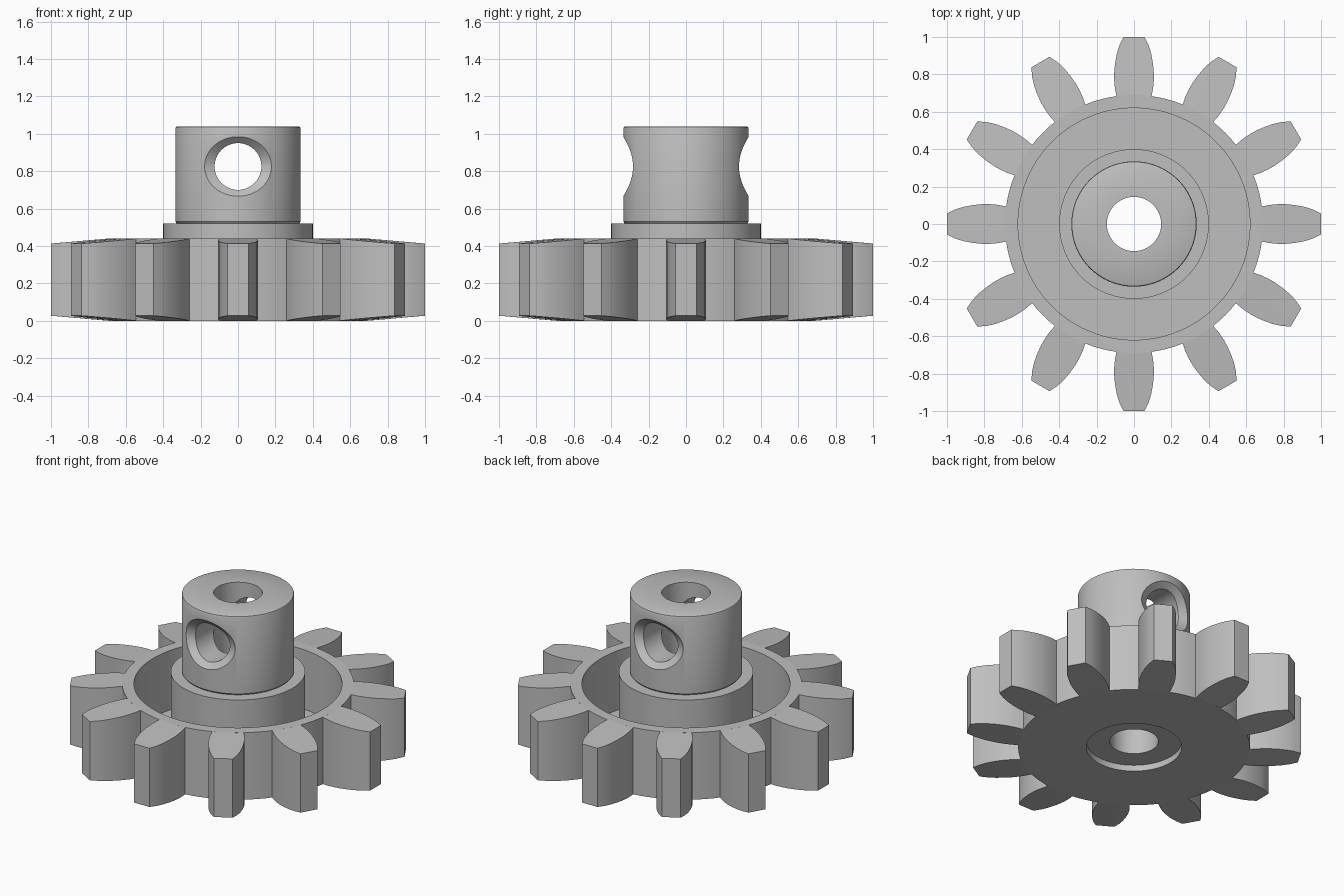
import bpy, bmesh
from math import sin, cos, tau, sqrt, hypot
from mathutils import Matrix

cube = bpy.data.objects.get("Cube")
if cube:
    bpy.data.objects.remove(cube, do_unlink=True)

grey = bpy.data.materials.new("plain grey")
grey.use_nodes = True
colour = (0.52, 0.52, 0.52, 1)
grey.diffuse_color = colour
grey.node_tree.nodes["Principled BSDF"].inputs["Base Color"].default_value = colour

SEGMENTS = 96
TEETH = 12
HEIGHT = 0.44
ROOT = 0.69
COLLAR = 0.335


def add_object(name, bm):
    bmesh.ops.recalc_face_normals(bm, faces=bm.faces)
    mesh = bpy.data.meshes.new(name)
    bm.to_mesh(mesh)
    bm.free()
    mesh.materials.append(grey)
    obj = bpy.data.objects.new(name, mesh)
    bpy.context.collection.objects.link(obj)
    return obj


def smooth(obj):
    bpy.ops.object.select_all(action='DESELECT')
    obj.select_set(True)
    bpy.context.view_layer.objects.active = obj
    bpy.ops.object.shade_smooth_by_angle(angle=0.5)


def bridge(bm, a, b):
    for i in range(len(a)):
        j = (i + 1) % len(a)
        bm.faces.new((a[i], a[j], b[j], b[i]))


def lathe(name, profile):
    """Turn a closed (radius, z) profile around the z axis."""
    bm = bmesh.new()
    rings = [[bm.verts.new((r * cos(tau * i / SEGMENTS), r * sin(tau * i / SEGMENTS), z))
              for i in range(SEGMENTS)] for r, z in profile]
    for k, ring in enumerate(rings):
        bridge(bm, ring, rings[(k + 1) % len(rings)])
    return add_object(name, bm)


# Dished gear disc with an outer rim
disc = lathe("gear_disc", [(0.4, 0), (ROOT, 0), (ROOT, HEIGHT), (0.62, HEIGHT),
                           (0.62, 0.05), (0.4, 0.05)])
smooth(disc)

# Bored hub: counterbore below, step, and collar with softened edges
hub = lathe("hub", [(0.145, 0.04), (0.284, 0.04), (0.284, 0), (0.4, 0), (0.4, 0.52),
                    (0.327, 0.52), (COLLAR, 0.53), (COLLAR, 1.028), (0.332, 1.036),
                    (0.324, 1.04), (0.145, 1.04)])

# Cross hole cutter with a chamfer that follows the round collar
bm = bmesh.new()
HOLE_Z, HOLE_R, N = 0.825, 0.125, 64


def surface_y(x):
    return sqrt((COLLAR + 0.001) ** 2 - x * x)


rings = []
for side, order in ((-1, (0, 1, 2)), (1, (2, 1, 0))):
    for kind in order:
        ring = []
        for i in range(N):
            c, s = cos(tau * i / N), sin(tau * i / N)
            x, z = (HOLE_R * c, HOLE_R * s) if kind == 2 else (0.18 * c, 0.16 * s)
            depth = 0.035 + 0.015 * c * c
            y = (0.6, surface_y(x), surface_y(x) - depth)[kind]
            ring.append(bm.verts.new((x, side * y, HOLE_Z + z)))
        rings.append(ring)
for a, b in zip(rings, rings[1:]):
    bridge(bm, a, b)
bm.faces.new(rings[0])
bm.faces.new(rings[-1])
cutter = add_object("cross_hole_cutter", bm)
cutter.hide_render = True

cut = hub.modifiers.new("cross hole", 'BOOLEAN')
cut.operation = 'DIFFERENCE'
cut.solver = 'EXACT'
cut.object = cutter
bpy.context.view_layer.objects.active = hub
bpy.ops.object.modifier_apply(modifier=cut.name)
bpy.data.objects.remove(cutter, do_unlink=True)
smooth(hub)

# Teeth: curved flanks, tops and bottoms sloping in toward the tip
flank = [(0.094, 0.683), (0.102, 0.725), (0.106, 0.77), (0.106, 0.81), (0.101, 0.86),
         (0.092, 0.91), (0.078, 0.955), (0.056, 1.0)]
bm = bmesh.new()
for t in range(TEETH):
    turn = Matrix.Rotation(tau * t / TEETH, 3, 'Z')
    loops = []
    for k, (w, y) in enumerate(flank):
        loop = []
        for x, top in ((-w, 0), (0, 0), (w, 0), (w, 1), (0, 1), (-w, 1)):
            py = ROOT if k == 0 and x == 0 else y
            drop = 0.027 * max(0, hypot(x, py) - ROOT) / (1 - ROOT)
            z = HEIGHT - drop if top else drop
            loop.append(bm.verts.new(turn @ Matrix.Translation((x, py, z)).to_translation()))
        loops.append(loop)
    for a, b in zip(loops, loops[1:]):
        bridge(bm, a, b)
    bm.faces.new(loops[-1])
    bm.faces.new((loops[0][0], loops[0][1], loops[0][4], loops[0][5]))
    bm.faces.new((loops[0][1], loops[0][2], loops[0][3], loops[0][4]))
smooth(add_object("gear_teeth", bm))
